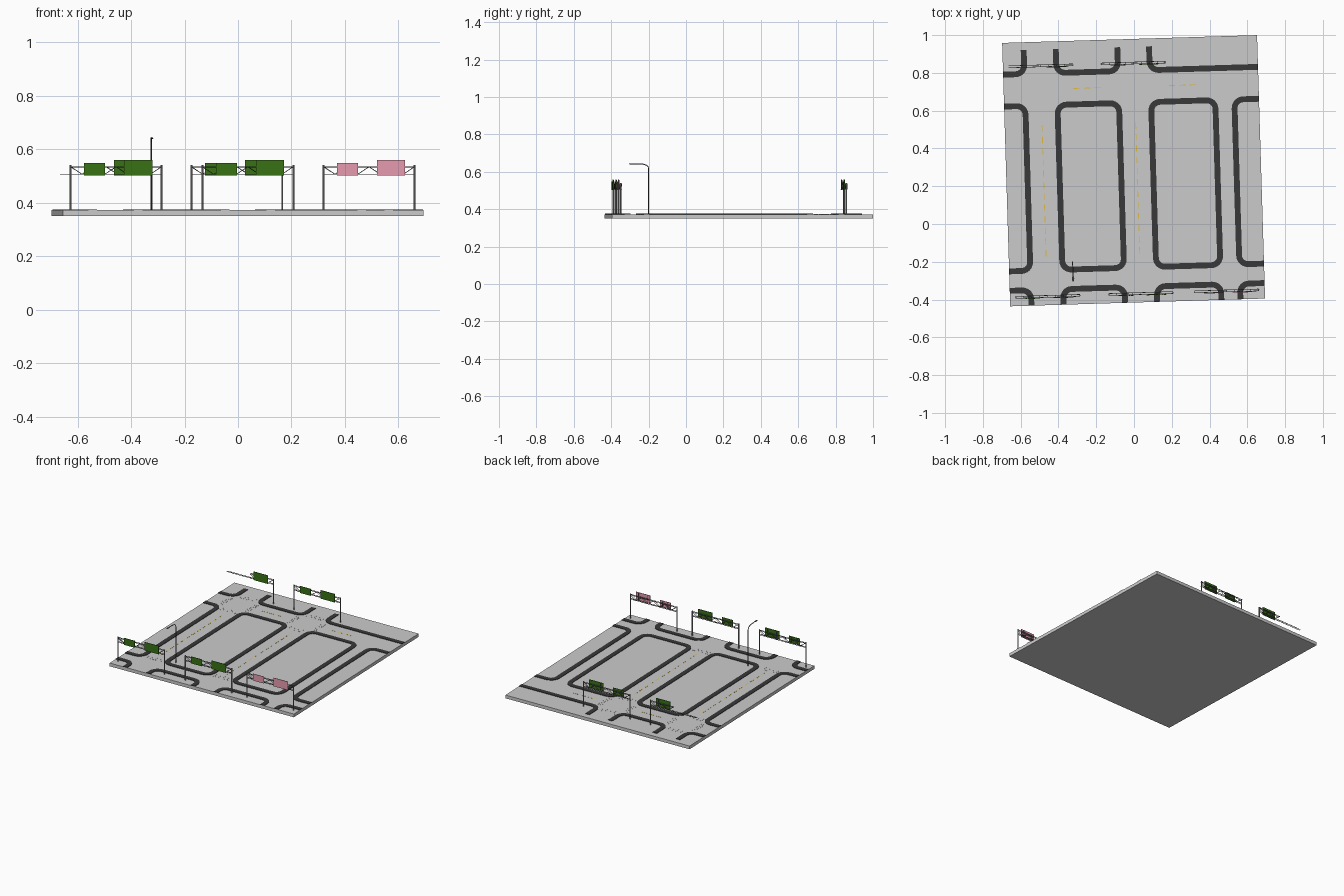
import bpy, bmesh, math
from mathutils import Matrix, Vector

if "Cube" in bpy.data.objects:
    bpy.data.objects.remove(bpy.data.objects["Cube"])

# Whole block is turned slightly in plan
PLACE = Matrix.Translation((-0.002, 0.282, 0)) @ Matrix.Rotation(math.radians(1.75), 4, 'Z')
TOP = 0.373
HU, HV = 0.675, 0.6975


def material(name, rgb):
    m = bpy.data.materials.new(name)
    m.diffuse_color = (*rgb, 1)
    m.use_nodes = True
    m.node_tree.nodes["Principled BSDF"].inputs["Base Color"].default_value = m.diffuse_color
    return m


DARK = material("dark_asphalt", (0.04, 0.04, 0.04))
STEEL = material("steel", (0.1, 0.1, 0.1))
POST = material("post_grey", (0.3, 0.3, 0.3))
GREEN = material("sign_green", (0.04, 0.17, 0.008))
PINK = material("sign_pink", (0.8, 0.33, 0.43))
YELLOW = material("line_yellow", (0.75, 0.5, 0.04))


def finish(bm, name, mat=None):
    bmesh.ops.recalc_face_normals(bm, faces=bm.faces)
    me = bpy.data.meshes.new(name)
    bm.to_mesh(me)
    bm.free()
    ob = bpy.data.objects.new(name, me)
    bpy.context.collection.objects.link(ob)
    ob.matrix_world = PLACE
    if mat:
        me.materials.append(mat)
    return ob


def box(bm, lo, hi):
    lo, hi = Vector(lo), Vector(hi)
    mat = Matrix.Translation((lo + hi) / 2) @ Matrix.Diagonal((*(hi - lo), 1))
    bmesh.ops.create_cube(bm, size=1, matrix=mat)


def bar(bm, a, b, r, sides=6):
    a, b = Vector(a), Vector(b)
    d = b - a
    mat = Matrix.Translation((a + b) / 2) @ d.to_track_quat('Z', 'Y').to_matrix().to_4x4()
    bmesh.ops.create_cone(bm, cap_ends=True, segments=sides, radius1=r, radius2=r,
                          depth=d.length, matrix=mat)


# Ground slab
bm = bmesh.new()
box(bm, (-HU, -HV, 0.351), (HU, HV, TOP))
finish(bm, "ground_slab")


# Curb rings: rounded rectangles, trimmed at the slab edges
def rounded(u0, u1, v0, v1, r, n=6):
    pts = []
    for cu, cv, s in ((u1 - r, v1 - r, 0), (u0 + r, v1 - r, 1), (u0 + r, v0 + r, 2), (u1 - r, v0 + r, 3)):
        for i in range(n + 1):
            a = (s + i / n) * math.pi / 2
            pts.append((cu + r * math.cos(a), cv + r * math.sin(a)))
    return pts


def curb(name, u0, u1, v0, v1, w=0.031, r=0.062, h=0.003):
    bm = bmesh.new()
    outer = rounded(u0, u1, v0, v1, r)
    inner = rounded(u0 + w, u1 - w, v0 + w, v1 - w, r - w)
    rings = [[bm.verts.new((u, v, z)) for u, v in loop]
             for loop, z in ((outer, TOP), (outer, TOP + h), (inner, TOP + h), (inner, TOP))]
    n = len(outer)
    for k in range(4):
        a, b = rings[k], rings[(k + 1) % 4]
        for i in range(n):
            j = (i + 1) % n
            bm.faces.new((a[i], a[j], b[j], b[i]))
    for co, no in (((HU, 0, 0), (1, 0, 0)), ((-HU, 0, 0), (-1, 0, 0)),
                   ((0, 0.656, 0), (0, 1, 0)), ((0, -HV, 0), (0, -1, 0))):
        bmesh.ops.bisect_plane(bm, geom=bm.verts[:] + bm.edges[:] + bm.faces[:],
                               plane_co=co, plane_no=no, clear_outer=True)
        bmesh.ops.holes_fill(bm, edges=[e for e in bm.edges if e.is_boundary], sides=4)
    finish(bm, name, DARK)


columns = [(-1, -0.547), (-0.408, -0.051), (0.088, 0.459), (0.529, 1)]
for i, (u0, u1) in enumerate(columns):
    curb(f"curb_middle_{i}", u0, u1, -0.528, 0.376)
    curb(f"curb_front_{i}", u0, u1, -1, -0.600)
for i, (u0, u1) in enumerate(columns[:2] + [(0.086, 1)]):
    curb(f"curb_back_{i}", u0, u1, 0.514, 1)

# Yellow centre dashes
bm = bmesh.new()
for u in (-0.477, 0.019):
    for i in range(12):
        v = -0.44 + i * 0.06
        box(bm, (u - 0.002, v, TOP), (u + 0.002, v + 0.035, TOP + 0.0008))
for u0 in (-0.305, 0.2):
    for i in range(3):
        u = u0 + i * 0.055
        box(bm, (u, 0.443, TOP), (u + 0.035, 0.447, TOP + 0.0008))
finish(bm, "centre_dashes", YELLOW)

# Crosswalk stripes around the crossings
bm = bmesh.new()
for u0, u1 in ((-0.547, -0.408), (-0.051, 0.088)):
    for v in (0.32, 0.53, -0.51):
        for i in range(8):
            u = u0 + 0.012 + i * (u1 - u0 - 0.02) / 8
            box(bm, (u, v, TOP), (u + 0.007, v + 0.035, TOP + 0.0005))
    for u in (u0 - 0.04, u1 + 0.01):
        for i in range(8):
            v = 0.387 + i * 0.0148
            box(bm, (u, v, TOP), (u + 0.03, v + 0.007, TOP + 0.0005))
finish(bm, "crosswalk_stripes")


# Sign gantries: posts, truss beam and sign boards
def gantry(name, u, v, mat, full=True):
    span, zb, zt, d = 0.34, 0.507, 0.535, 0.005
    bm = bmesh.new()
    for x in ((u, u + span) if full else (u + span,)):
        bar(bm, (x, v, TOP), (x, v, 0.541), 0.0036, 8)
    finish(bm, name + "_posts", POST)

    bm = bmesh.new()
    start = 0 if full else 4
    step = span / 8
    for y in (v - d, v + d):
        bar(bm, (u if full else u - 0.002, y, zb), (u + span, y, zb), 0.0018)
        bar(bm, (u + start * step, y, zt), (u + span, y, zt), 0.0018)
        for i in range(start, 8):
            a, b = (zt, zb) if i % 2 == 0 else (zb, zt)
            bar(bm, (u + i * step, y, a), (u + (i + 1) * step, y, b), 0.0013)
    for i in range(start, 9):
        for z in (zb, zt):
            bar(bm, (u + i * step, v - d, z), (u + i * step, v + d, z), 0.0013)
    finish(bm, name + "_truss", STEEL)

    boards = [(0.2, 0.305, 0.56)] + ([(0.05, 0.129, 0.549)] if full else [])
    bm, frame = bmesh.new(), bmesh.new()
    for a, b, top in boards:
        box(bm, (u + a, v - 0.0105, 0.503), (u + b, v - 0.0075, top))
        for x in (u + a + 0.02, u + b - 0.02):
            box(frame, (x - 0.0015, v - 0.0075, 0.506), (x + 0.0015, v - 0.005, top - 0.003))
    finish(bm, name + "_signs", mat)
    finish(frame, name + "_sign_brackets", STEEL)


gantry("front_left_gantry", -0.644, -0.651, GREEN)
gantry("front_middle_gantry", -0.151, -0.651, GREEN)
gantry("front_right_gantry", 0.3025, -0.651, PINK)
gantry("back_left_gantry", -0.644, 0.570, GREEN, full=False)
gantry("back_middle_gantry", -0.155, 0.570, GREEN)

# Street lamp: pole bending into an arm, with a flat oval head
base = PLACE.inverted() @ Vector((-0.325, -0.2, 0))
path = [(0, TOP), (0, 0.618), (-0.003, 0.628), (-0.012, 0.636), (-0.03, 0.641), (-0.08, 0.643)]
cu = bpy.data.curves.new("lamp_pole", 'CURVE')
cu.dimensions = '3D'
cu.bevel_depth = 0.0025
cu.bevel_resolution = 2
cu.use_fill_caps = True
sp = cu.splines.new('POLY')
sp.points.add(len(path) - 1)
for p, (dv, z) in zip(sp.points, path):
    p.co = (base.x, base.y + dv, z, 1)
pole = bpy.data.objects.new("lamp_pole", cu)
bpy.context.collection.objects.link(pole)
pole.matrix_world = PLACE
cu.materials.append(STEEL)

bm = bmesh.new()
bmesh.ops.create_uvsphere(bm, u_segments=12, v_segments=6, radius=1,
                          matrix=Matrix.Translation((base.x, base.y - 0.09, 0.642)) @
                          Matrix.Diagonal((0.006, 0.015, 0.003, 1)))
finish(bm, "lamp_head", STEEL)
